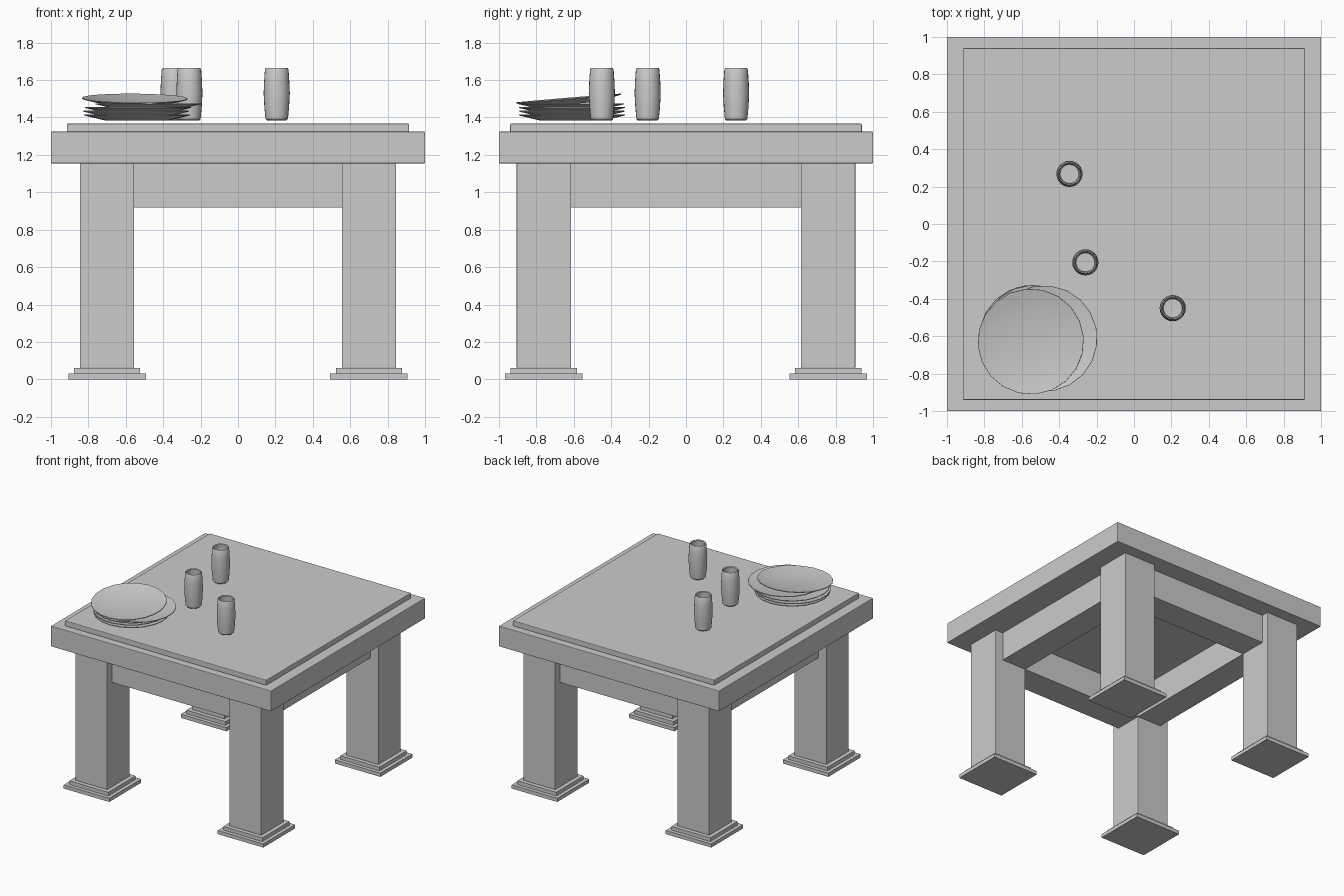
import bpy, bmesh, math
from mathutils import Vector, Euler

if "Cube" in bpy.data.objects:
    bpy.data.objects.remove(bpy.data.objects["Cube"])


def box(name, lo, hi, bevel=0.0):
    bm = bmesh.new()
    bmesh.ops.create_cube(bm, size=1)
    lo, hi = Vector(lo), Vector(hi)
    for v in bm.verts:
        v.co = (lo + hi) / 2 + v.co * (hi - lo)
    me = bpy.data.meshes.new(name)
    bm.to_mesh(me)
    bm.free()
    ob = bpy.data.objects.new(name, me)
    bpy.context.collection.objects.link(ob)
    if bevel:
        m = ob.modifiers.new("bevel", 'BEVEL')
        m.width = bevel
        m.segments = 2
    return ob


def centred(name, x, y, hx, hy, z0, z1, bevel=0.0):
    return box(name, (x - hx, y - hy, z0), (x + hx, y + hy, z1), bevel)


def lathe(name, profile, seg, loc, rot=(0, 0, 0)):
    # spin an (r, z) profile; points on the axis become poles
    bm = bmesh.new()
    vs = [bm.verts.new((r, 0, z)) for r, z in profile]
    edges = [bm.edges.new(p) for p in zip(vs, vs[1:])]
    bmesh.ops.spin(bm, geom=vs + edges, cent=(0, 0, 0), axis=(0, 0, 1),
                   angle=math.tau, steps=seg, use_duplicate=False)
    bmesh.ops.remove_doubles(bm, verts=bm.verts, dist=1e-4)
    bmesh.ops.recalc_face_normals(bm, faces=bm.faces)
    me = bpy.data.meshes.new(name)
    bm.to_mesh(me)
    bm.free()
    ob = bpy.data.objects.new(name, me)
    bpy.context.collection.objects.link(ob)
    ob.location = loc
    ob.rotation_euler = Euler([math.radians(a) for a in rot])
    bpy.ops.object.select_all(action='DESELECT')
    ob.select_set(True)
    bpy.context.view_layer.objects.active = ob
    bpy.ops.object.shade_smooth_by_angle(angle=math.radians(35))
    return ob


# Table top and raised panel
centred("table_top", 0, 0, 1.0, 1.0, 1.155, 1.324, 0.004)
centred("top_panel", 0, 0, 0.915, 0.94, 1.322, 1.367, 0.005)

# Legs with two-step feet
for sx, xn in ((-1, "left"), (1, "right")):
    for sy, yn in ((-1, "front"), (1, "back")):
        x, y = sx * 0.70, sy * 0.76
        centred(f"{yn}_{xn}_leg", x, y, 0.145, 0.145, 0.06, 1.157, 0.003)
        centred(f"{yn}_{xn}_foot_upper", x, y, 0.177, 0.177, 0.03, 0.06)
        centred(f"{yn}_{xn}_foot_lower", x, y, 0.207, 0.207, 0.0, 0.03)

# Aprons between the legs
for s, n in ((-1, "front"), (1, "back")):
    centred(f"{n}_apron", 0, s * 0.73, 0.556, 0.115, 0.92, 1.157)
for s, n in ((-1, "left"), (1, "right")):
    centred(f"{n}_apron", s * 0.665, 0, 0.11, 0.616, 0.92, 1.157)

# Hollow cups, slightly bulged
cup = [(0, 0), (0.052, 0), (0.06, 0.008), (0.066, 0.07), (0.07, 0.145),
       (0.067, 0.215), (0.063, 0.272), (0.059, 0.28), (0.053, 0.274),
       (0.057, 0.215), (0.06, 0.145), (0.056, 0.07), (0.05, 0.02), (0, 0.018)]
for i, (x, y) in enumerate(((-0.345, 0.268), (-0.26, -0.205), (0.207, -0.45))):
    lathe(f"cup_{i + 1}", cup, 24, (x, y, 1.384))

# Stack of thin plates, the top one tilted
plate = [(0, 0), (0.17, 0), (0.284, 0.027), (0.283, 0.032), (0.17, 0.008), (0, 0.006)]
stack = [((-0.54, -0.61, 1.384), (0, 0, 0)),
         ((-0.545, -0.61, 1.404), (0, 0, 8)),
         ((-0.535, -0.61, 1.424), (0, 0, 3)),
         ((-0.48, -0.612, 1.444), (0, 0, 11)),
         ((-0.552, -0.626, 1.472), (4.8, 0, 5))]
for i, (loc, rot) in enumerate(stack):
    lathe(f"plate_{i + 1}", plate, 20, loc, rot)
